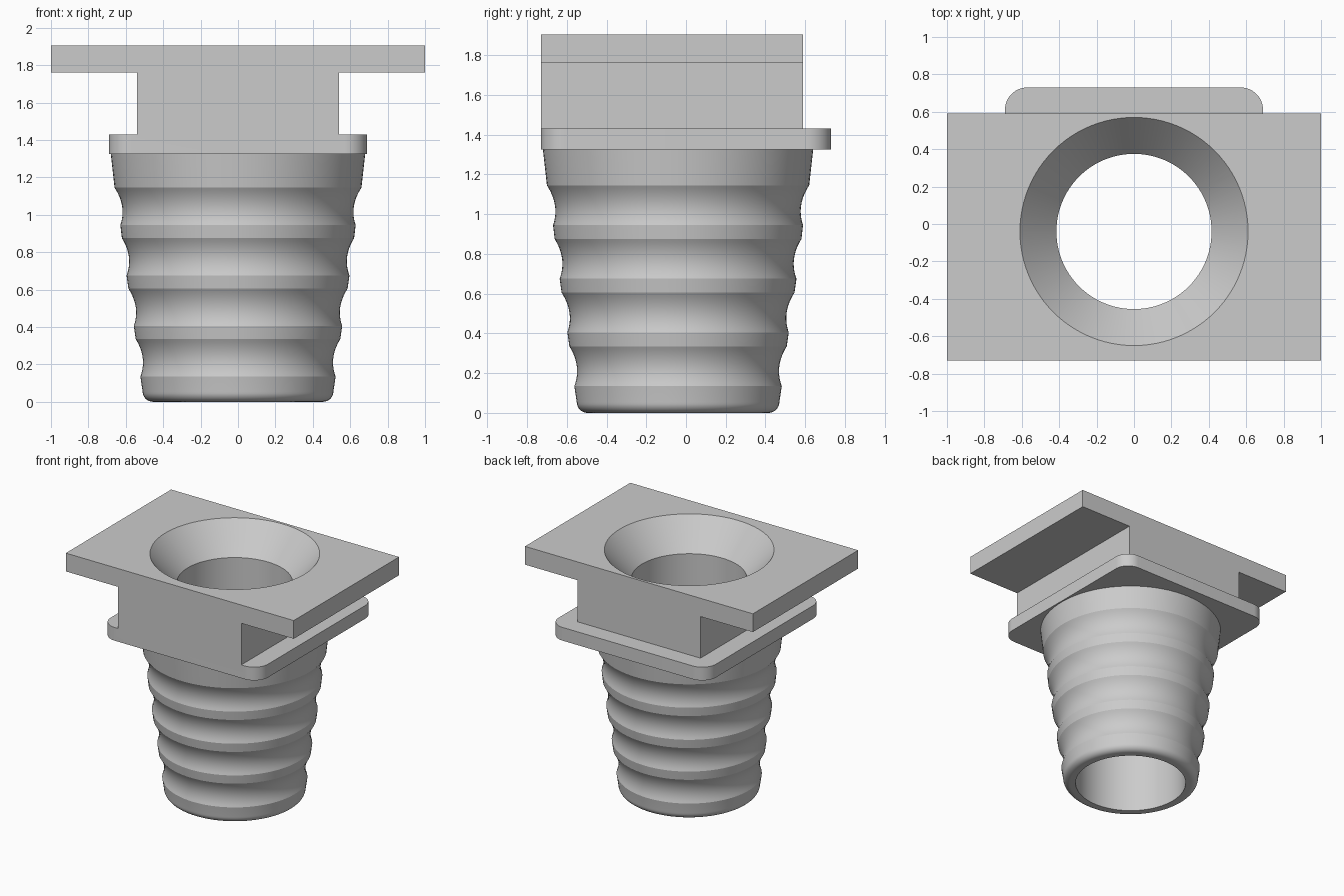
import bpy, bmesh
from math import pi, sin, cos, radians

if "Cube" in bpy.data.objects:
    bpy.data.objects.remove(bpy.data.objects["Cube"], do_unlink=True)

AXIS_Y = -0.04      # centre line of the bore
FRONT, BACK = -0.73, 0.59

grey = bpy.data.materials.new("light grey")
grey.use_nodes = True
grey.diffuse_color = (0.6, 0.6, 0.6, 1)
grey.node_tree.nodes["Principled BSDF"].inputs["Base Color"].default_value = (0.6, 0.6, 0.6, 1)


def make(name, bm):
    bmesh.ops.recalc_face_normals(bm, faces=bm.faces)
    mesh = bpy.data.meshes.new(name)
    bm.to_mesh(mesh)
    bm.free()
    mesh.materials.append(grey)
    obj = bpy.data.objects.new(name, mesh)
    bpy.context.collection.objects.link(obj)
    return obj


def prism(name, outline, offset):
    """Extrude a flat outline of 3D points along an offset."""
    bm = bmesh.new()
    face = bm.faces.new([bm.verts.new(p) for p in outline])
    moved = bmesh.ops.extrude_face_region(bm, geom=[face])["geom"]
    bmesh.ops.translate(bm, vec=offset, verts=[v for v in moved if isinstance(v, bmesh.types.BMVert)])
    return make(name, bm)


def lathe(name, profile, steps=96):
    """Revolve a closed (radius, z) profile about the bore axis."""
    bm = bmesh.new()
    rings = []
    for i in range(steps):
        a = 2 * pi * i / steps
        rings.append([bm.verts.new((r * cos(a), AXIS_Y + r * sin(a), z)) for r, z in profile])
    n = len(profile)
    for i in range(steps):
        p, q = rings[i], rings[(i + 1) % steps]
        for j in range(n):
            k = (j + 1) % n
            bm.faces.new((p[j], q[j], q[k], p[k]))
    bmesh.ops.remove_doubles(bm, verts=bm.verts, dist=1e-5)
    bmesh.ops.dissolve_degenerate(bm, dist=1e-6, edges=bm.edges)
    return make(name, bm)


def activate(obj):
    bpy.ops.object.select_all(action="DESELECT")
    obj.select_set(True)
    bpy.context.view_layer.objects.active = obj


def combine(obj, other, operation):
    mod = obj.modifiers.new(operation.title(), "BOOLEAN")
    mod.operation, mod.object, mod.solver = operation, other, "EXACT"
    activate(obj)
    bpy.ops.object.modifier_apply(modifier=mod.name)
    bpy.data.objects.remove(other, do_unlink=True)


# T-shaped head: wide plate on a narrower neck
half = [(0.54, 1.43), (0.54, 1.76), (1.0, 1.76), (1.0, 1.905)]
section = half + [(-x, z) for x, z in reversed(half)]
head = prism("mounting_head", [(x, FRONT, z) for x, z in section], (0, BACK - FRONT, 0))

# Flange with rounded corners
R, W, D = 0.12, 0.69, 0.73
corners = []
for n, (sx, sy) in enumerate([(1, 1), (-1, 1), (-1, -1), (1, -1)]):
    for i in range(13):
        a = (n + i / 12) * pi / 2
        corners.append((sx * (W - R) + R * cos(a), sy * (D - R) + R * sin(a), 1.325))
flange = prism("flange", corners, (0, 0, 0.105))
combine(head, flange, "UNION")

# Funnel-shaped opening leading to the bore
BORE = 0.415
slope = (0.61 - BORE) / 0.225
funnel = [(0, 1.2), (BORE, 1.2), (BORE, 1.68), (0.61 + 0.1 * slope, 2.005), (0, 2.005)]
combine(head, lathe("funnel_cutter", funnel), "DIFFERENCE")

# Ribbed tapering spout: straight bands joined by concave grooves
bands = [((0.68, 1.325), (0.66, 1.145)), ((0.629, 0.945), (0.621, 0.875)),
         ((0.596, 0.675), (0.586, 0.605)), ((0.557, 0.405), (0.547, 0.335)),
         ((0.522, 0.135), (0.51, 0.055))]
profile = [(BORE, 1.325)]
for i, (top, bottom) in enumerate(bands):
    profile += [top, bottom]
    if i < len(bands) - 1:
        end = bands[i + 1][0]
        for s in range(1, 12):
            t = s / 12
            r = bottom[0] + (end[0] - bottom[0]) * t - 0.1 * t * (1 - t)
            profile.append((r, bottom[1] + (end[1] - bottom[1]) * t))
for i in range(1, 9):
    a = i / 8 * pi / 2
    profile.append((0.455 + 0.055 * cos(a), 0.055 - 0.055 * sin(a)))
profile.append((BORE, 0))
spout = lathe("ribbed_spout", profile)

for obj in (head, spout):
    activate(obj)
    bpy.ops.object.shade_smooth_by_angle(angle=radians(20))
